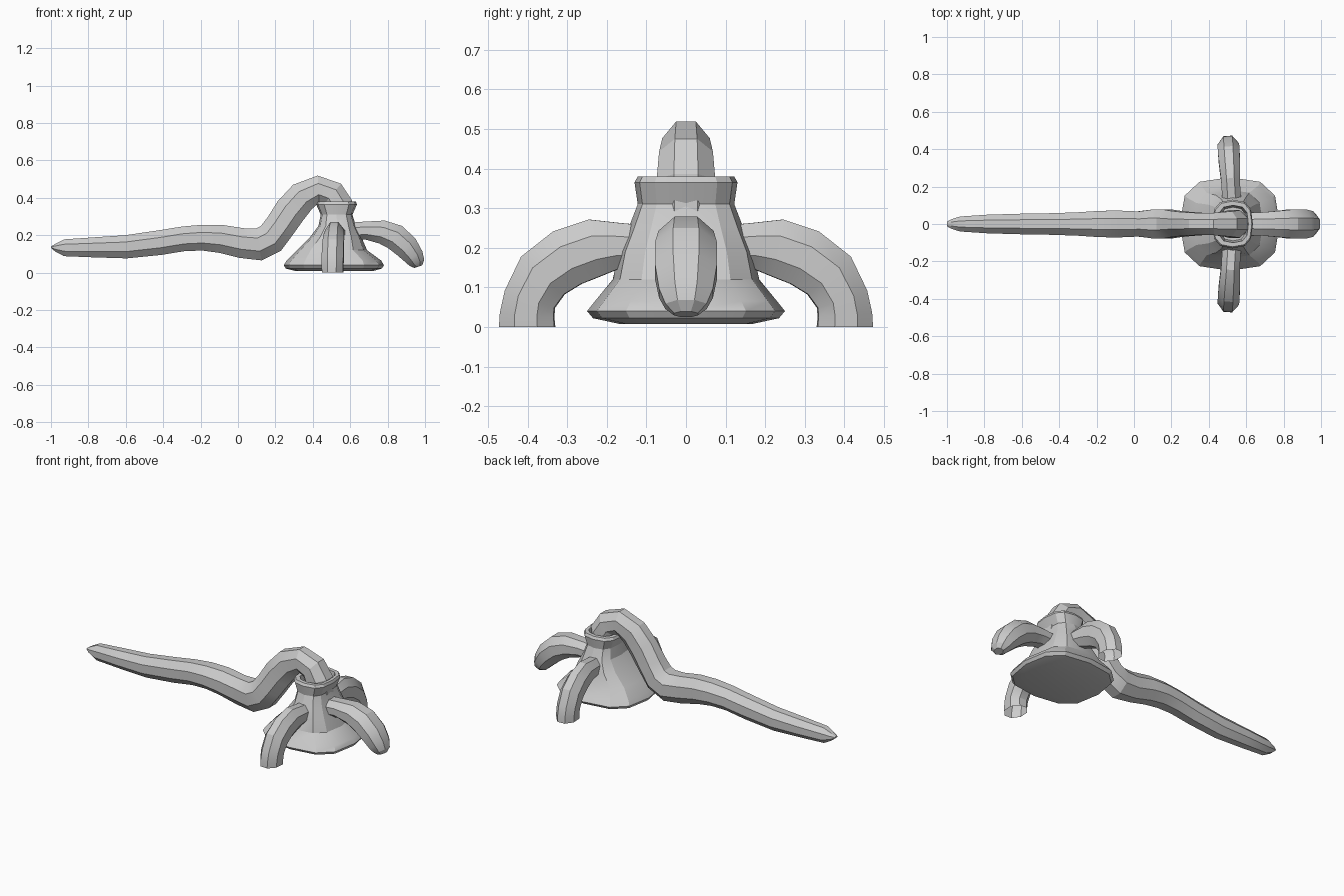
import bpy, bmesh, math
from mathutils import Vector


def make_object(name, rings, cap_start=True, cap_end=True, angle=24):
    """Skin a list of equal-sized vertex rings into one object."""
    bm = bmesh.new()
    loops = [[bm.verts.new(p) for p in ring] for ring in rings]
    n = len(loops[0])
    for a, b in zip(loops, loops[1:]):
        for i in range(n):
            bm.faces.new((a[i], a[(i + 1) % n], b[(i + 1) % n], b[i]))
    if cap_start:
        bm.faces.new(loops[0][::-1])
    if cap_end:
        bm.faces.new(loops[-1])
    bmesh.ops.recalc_face_normals(bm, faces=bm.faces)
    mesh = bpy.data.meshes.new(name)
    bm.to_mesh(mesh)
    bm.free()
    obj = bpy.data.objects.new(name, mesh)
    bpy.context.collection.objects.link(obj)
    bpy.ops.object.select_all(action='DESELECT')
    obj.select_set(True)
    bpy.context.view_layer.objects.active = obj
    bpy.ops.object.shade_smooth_by_angle(angle=math.radians(angle))
    return obj


def tube(name, path, origin, direction, sides=8, **caps):
    """Bent tube in a vertical plane; path holds (distance, z, half height, half width)."""
    out = Vector(direction).normalized()
    up = Vector((0, 0, 1))
    side = up.cross(out)
    pts = [Vector(origin) + out * d + up * z for d, z, _, _ in path]
    k = 1 / math.cos(math.pi / sides)
    rings = []
    for i, (_, _, rh, rw) in enumerate(path):
        if i == 0:
            t = pts[1] - pts[0]
        elif i == len(pts) - 1:
            t = pts[-1] - pts[-2]
        else:
            t = (pts[i + 1] - pts[i]).normalized() + (pts[i] - pts[i - 1]).normalized()
        normal = t.normalized().cross(side)
        ring = []
        for j in range(sides):
            a = (j + 0.5) * math.tau / sides
            ring.append(pts[i] + normal * (rh * k * math.sin(a)) + side * (rw * k * math.cos(a)))
        rings.append(ring)
    return make_object(name, rings, **caps)


# Flared body with a hollow collar: (z, left x, right x, half depth)
profile = [
    (0.008, 0.31, 0.72, 0.17), (0.022, 0.255, 0.77, 0.235), (0.04, 0.245, 0.78, 0.25),
    (0.065, 0.26, 0.765, 0.23), (0.12, 0.315, 0.69, 0.185), (0.19, 0.385, 0.66, 0.17),
    (0.25, 0.43, 0.63, 0.145), (0.31, 0.442, 0.612, 0.122), (0.365, 0.418, 0.636, 0.13),
    (0.38, 0.425, 0.63, 0.122), (0.38, 0.448, 0.612, 0.1), (0.29, 0.46, 0.60, 0.09),
]


def squarish(v):
    return math.copysign(abs(v) ** 0.72, v)


body_rings = []
for z, xl, xr, ry in profile:
    cx, rx = (xl + xr) / 2, (xr - xl) / 2
    body_rings.append([(cx + rx * squarish(math.cos(a)), ry * squarish(math.sin(a)), z)
                       for a in (i * math.tau / 12 for i in range(12))])
make_object("flared_body", body_rings)

# Pair of open-ended side legs
side_leg = [
    (0.09, 0.20, 0.055, 0.05), (0.17, 0.205, 0.058, 0.05), (0.23, 0.20, 0.073, 0.05),
    (0.30, 0.175, 0.075, 0.055), (0.362, 0.13, 0.072, 0.058), (0.395, 0.07, 0.066, 0.058),
    (0.402, 0.03, 0.068, 0.057), (0.402, 0.0, 0.07, 0.056),
]
for name, s in (("back_leg", 1), ("front_leg", -1)):
    tube(name, side_leg, (0.53, 0, 0), (-0.06, s, 0), cap_end=False)

# Closed leg opposite the long arm
tube("end_leg", [
    (0.57, 0.215, 0.05, 0.06), (0.68, 0.225, 0.048, 0.062), (0.77, 0.217, 0.063, 0.07),
    (0.84, 0.19, 0.07, 0.078), (0.90, 0.138, 0.066, 0.078), (0.94, 0.085, 0.054, 0.068),
    (0.957, 0.052, 0.042, 0.052), (0.964, 0.032, 0.022, 0.03),
], (0, 0, 0), (1, 0, 0))

# Long arm arching out of the collar and tapering to a point
arm = [
    (0.54, 0.27, 0.075, 0.07), (0.537, 0.365, 0.076, 0.074), (0.505, 0.42, 0.072, 0.068),
    (0.43, 0.447, 0.072, 0.06), (0.345, 0.405, 0.082, 0.06), (0.28, 0.33, 0.085, 0.064),
    (0.225, 0.248, 0.082, 0.07), (0.175, 0.182, 0.085, 0.078), (0.11, 0.15, 0.086, 0.078),
    (0.02, 0.158, 0.08, 0.067), (-0.09, 0.18, 0.075, 0.072), (-0.19, 0.187, 0.069, 0.07),
    (-0.29, 0.181, 0.066, 0.063), (-0.42, 0.16, 0.066, 0.058), (-0.60, 0.138, 0.062, 0.055),
    (-0.78, 0.135, 0.053, 0.05), (-0.93, 0.133, 0.045, 0.04), (-0.975, 0.134, 0.022, 0.026),
    (-1.0, 0.136, 0.004, 0.012),
]
tube("long_arm", [(-d, z, h, w) for d, z, h, w in arm], (0, 0, 0), (-1, 0, 0))
